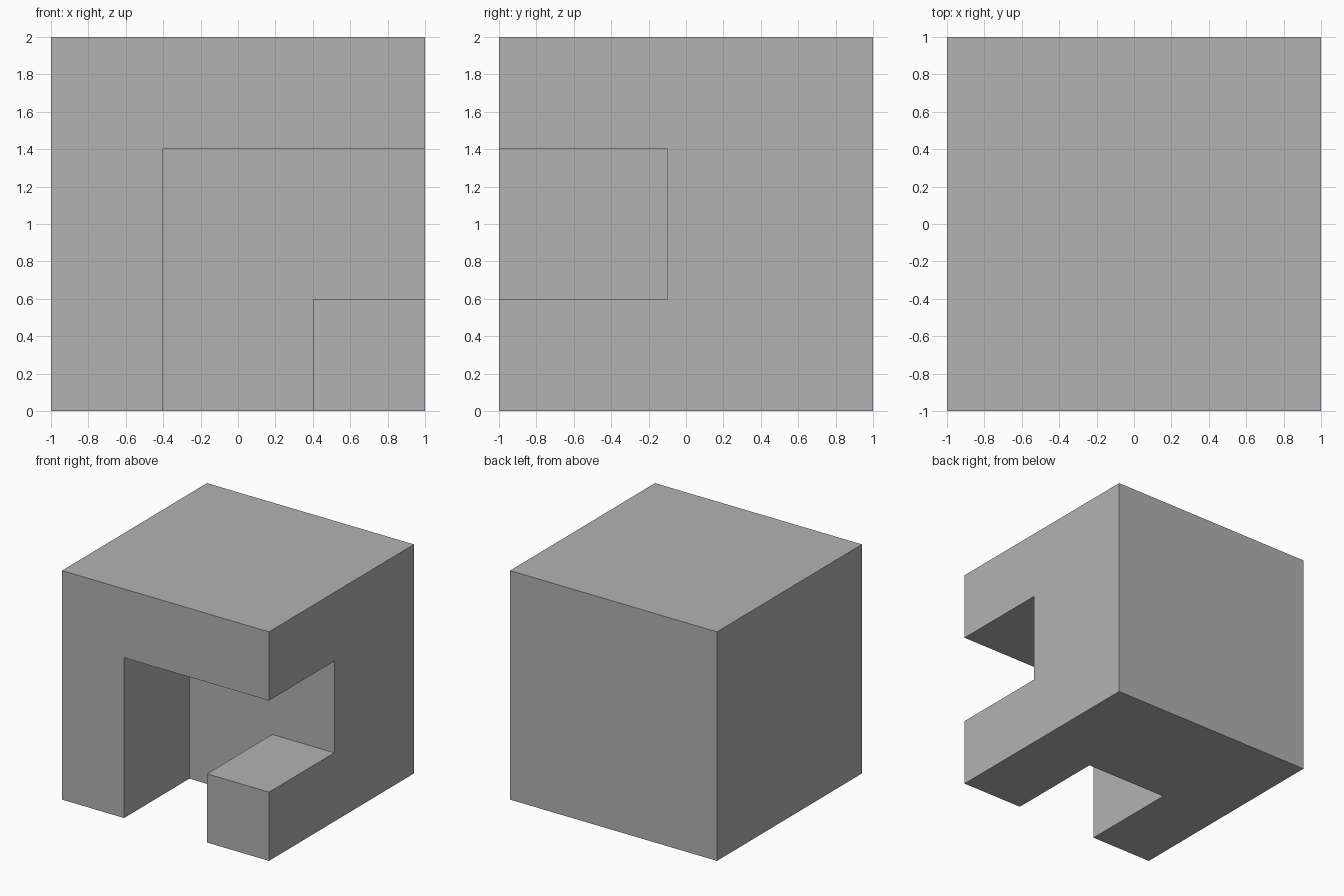
import bpy
import bmesh

default = bpy.data.objects.get("Cube")
if default:
    bpy.data.objects.remove(default, do_unlink=True)

# Single flat grey
grey = bpy.data.materials.new("light_grey")
grey.use_nodes = True
colour = (0.448, 0.448, 0.448, 1)
grey.diffuse_color = colour
grey.node_tree.nodes["Principled BSDF"].inputs["Base Color"].default_value = colour


def prism(name, profile, y0, y1):
    """Extrude an x-z profile from y0 to y1."""
    bm = bmesh.new()
    face = bm.faces.new([bm.verts.new((x, y0, z)) for x, z in profile])
    extruded = bmesh.ops.extrude_face_region(bm, geom=[face])["geom"]
    verts = [g for g in extruded if isinstance(g, bmesh.types.BMVert)]
    bmesh.ops.translate(bm, vec=(0, y1 - y0, 0), verts=verts)
    bmesh.ops.recalc_face_normals(bm, faces=bm.faces)
    mesh = bpy.data.meshes.new(name)
    bm.to_mesh(mesh)
    bm.free()
    mesh.materials.append(grey)
    obj = bpy.data.objects.new(name, mesh)
    bpy.context.collection.objects.link(obj)
    return obj


# Solid block
block = prism("notched_block", [(-1, 0), (1, 0), (1, 2), (-1, 2)], -1, 1)

# Bent channel: enters from below, turns and leaves through the left side
channel = prism("channel_cutter",
                [(-0.4, -0.2), (0.4, -0.2), (0.4, 0.6), (1.2, 0.6),
                 (1.2, 1.4), (-0.4, 1.4)], -1.2, -0.1)
channel.hide_render = True

cut = block.modifiers.new("channel", "BOOLEAN")
cut.operation = "DIFFERENCE"
cut.solver = "EXACT"
cut.object = channel

# Apply the cut and drop the cutter
bpy.context.view_layer.objects.active = block
block.select_set(True)
bpy.ops.object.modifier_apply(modifier=cut.name)
bpy.data.objects.remove(channel, do_unlink=True)
